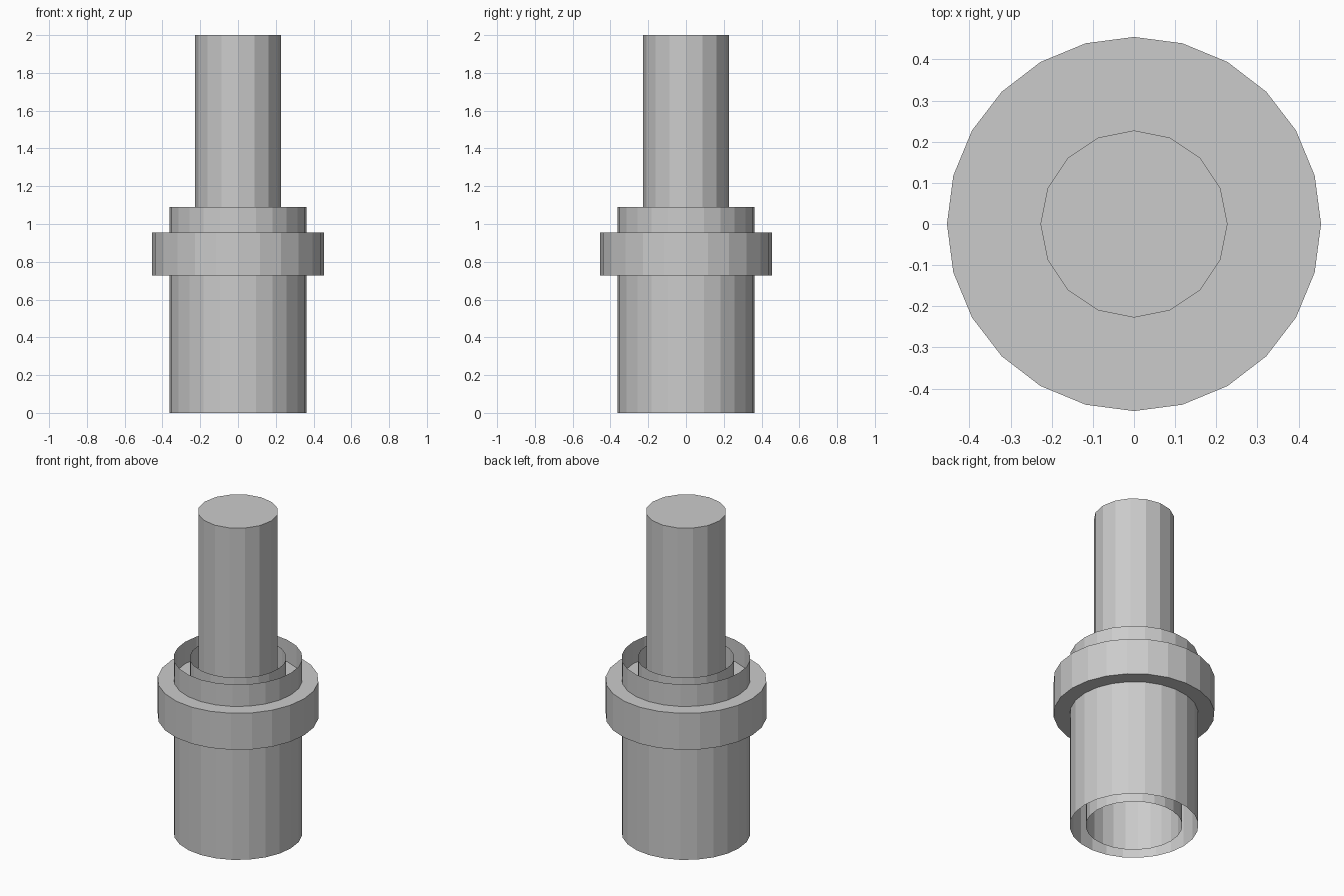
import bpy
import bmesh
from mathutils import Matrix

cube = bpy.data.objects.get("Cube")
if cube:
    bpy.data.objects.remove(cube, do_unlink=True)

grey = bpy.data.materials.new("plain grey")
grey.use_nodes = True
COLOUR = (0.6, 0.6, 0.6, 1.0)
grey.diffuse_color = COLOUR
grey.node_tree.nodes["Principled BSDF"].inputs["Base Color"].default_value = COLOUR

UNIT = 2 / 4.4  # design unit: the whole stack is 4.4 units tall


def cylinder(name, radius, bottom, top, sides, capped):
    """Faceted upright cylinder; uncapped ones are thin open sleeves."""
    bm = bmesh.new()
    bmesh.ops.create_cone(
        bm, cap_ends=capped, segments=sides,
        radius1=radius * UNIT, radius2=radius * UNIT,
        depth=(top - bottom) * UNIT,
        matrix=Matrix.Translation((0, 0, (top + bottom) / 2 * UNIT)))
    mesh = bpy.data.meshes.new(name)
    bm.to_mesh(mesh)
    bm.free()
    mesh.materials.append(grey)
    obj = bpy.data.objects.new(name, mesh)
    bpy.context.collection.objects.link(obj)
    return obj


# Two concentric open sleeves
cylinder("outer_sleeve", 0.8, 0, 2.4, 24, False)
cylinder("inner_sleeve", 0.6, 0, 2.4, 24, False)
# Solid collar around the sleeves
cylinder("collar", 1.0, 1.6, 2.1, 24, True)
# Rod rising out of the collar
cylinder("rod", 0.5, 1.9, 4.4, 16, True)
